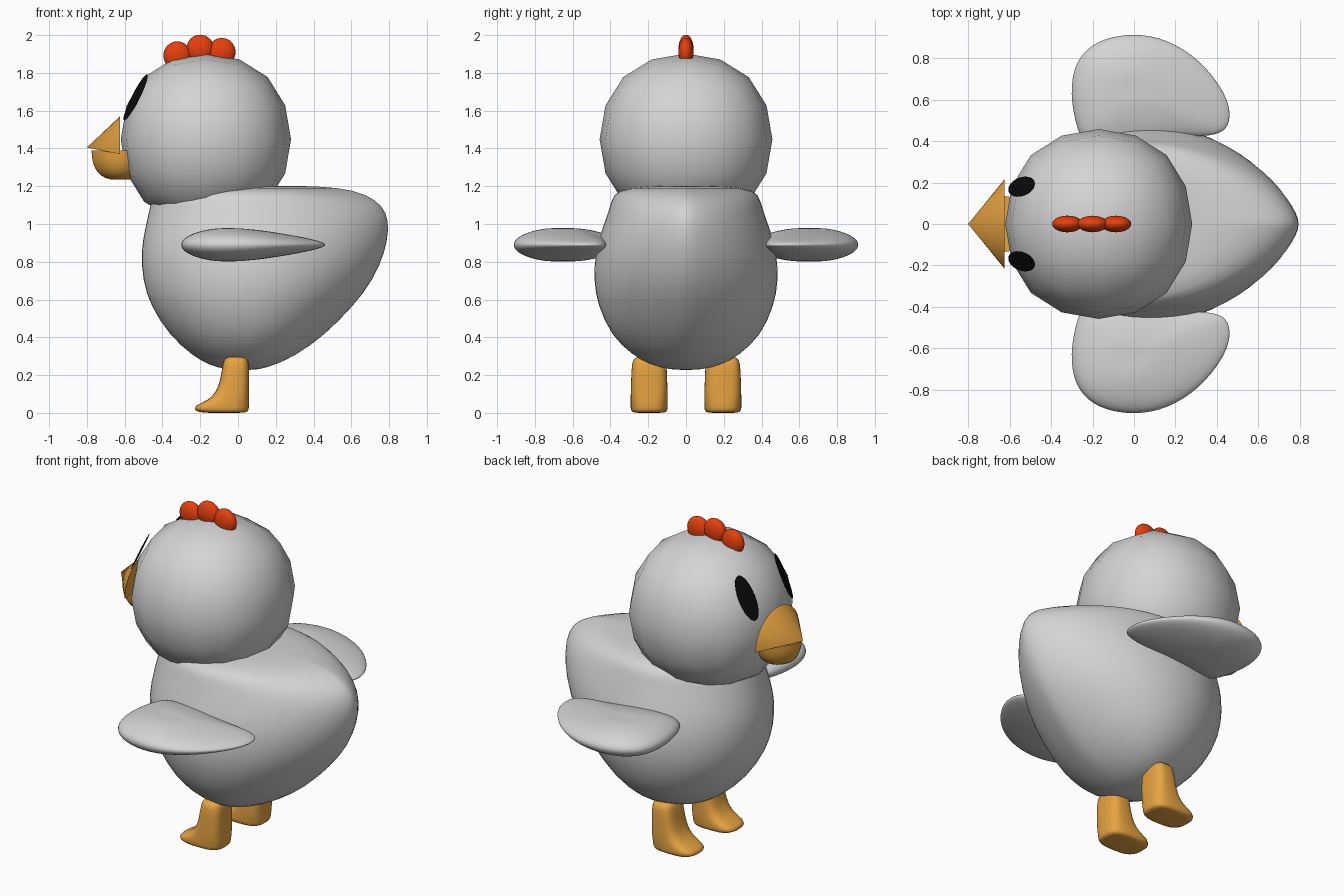
import bpy, bmesh, math
from mathutils import Vector, Matrix

cube = bpy.data.objects.get("Cube")
if cube:
    bpy.data.objects.remove(cube, do_unlink=True)


def material(name, rgb):
    m = bpy.data.materials.new(name)
    m.use_nodes = True
    m.diffuse_color = (*rgb, 1)
    node = next(n for n in m.node_tree.nodes if n.type == 'BSDF_PRINCIPLED')
    node.inputs["Base Color"].default_value = (*rgb, 1)
    return m


GREY = material("feather_grey", (0.66, 0.66, 0.66))
ORANGE = material("beak_orange", (0.8, 0.37, 0.055))
RED = material("comb_red", (0.8, 0.05, 0.004))
BLACK = material("eye_black", (0.003, 0.003, 0.003))


def finish(name, bm, mat, subdiv=0, sharp=None):
    bmesh.ops.recalc_face_normals(bm, faces=bm.faces)
    mesh = bpy.data.meshes.new(name)
    bm.to_mesh(mesh)
    bm.free()
    mesh.materials.append(mat)
    obj = bpy.data.objects.new(name, mesh)
    bpy.context.collection.objects.link(obj)
    bpy.ops.object.select_all(action='DESELECT')
    obj.select_set(True)
    bpy.context.view_layer.objects.active = obj
    if sharp:
        bpy.ops.object.shade_smooth_by_angle(angle=math.radians(sharp))
    else:
        bpy.ops.object.shade_smooth()
    if subdiv:
        mod = obj.modifiers.new("smooth", 'SUBSURF')
        mod.levels = mod.render_levels = subdiv
    return obj


def loft(rings):
    """Skin closed rings of points and cap both ends with a fan."""
    bm = bmesh.new()
    loops = [[bm.verts.new(p) for p in ring] for ring in rings]
    n = len(loops[0])
    for a, b in zip(loops, loops[1:]):
        for i in range(n):
            j = (i + 1) % n
            bm.faces.new((a[i], a[j], b[j], b[i]))
    for loop in (loops[0], loops[-1]):
        mid = bm.verts.new(sum((v.co for v in loop), Vector()) / n)
        for i in range(n):
            bm.faces.new((loop[i], loop[(i + 1) % n], mid))
    return bm


def ellipsoid(name, centre, radii, mat, rot=Matrix.Identity(4)):
    bm = bmesh.new()
    bmesh.ops.create_uvsphere(bm, u_segments=24, v_segments=16, radius=1)
    bm.transform(Matrix.Translation(centre) @ rot @ Matrix.Diagonal((*radii, 1)))
    return finish(name, bm, mat)


def power(v, p):
    return math.copysign(abs(v) ** p, v)


# Body: horizontal slices, round at the breast and tapering to the tail
BODY = [  # height, breast x, tail x, half width, tail taper
    (0.228, -0.06, 0.11, 0.08, 1.2), (0.255, -0.16, 0.20, 0.19, 1.2),
    (0.305, -0.245, 0.31, 0.285, 1.25), (0.41, -0.365, 0.46, 0.40, 1.3),
    (0.57, -0.468, 0.618, 0.47, 1.3), (0.7, -0.507, 0.718, 0.493, 1.3),
    (0.85, -0.518, 0.783, 0.484, 1.3), (0.97, -0.496, 0.804, 0.448, 1.35),
    (1.06, -0.475, 0.793, 0.415, 1.4), (1.13, -0.46, 0.735, 0.395, 1.5),
    (1.18, -0.445, 0.62, 0.37, 1.7), (1.202, -0.38, 0.44, 0.22, 1.7)]
slices = []
for z, x0, x1, w, taper in BODY:
    ring, mid = [], 0.05
    for i in range(32):
        t = math.tau * i / 32
        c, s = math.cos(t), math.sin(t)
        reach, p = (x1 - mid, taper) if c > 0 else (mid - x0, 1)
        ring.append((mid + reach * c, w * power(s, p), z))
    slices.append(ring)
finish("body", loft(slices), GREY, 1)

# Head: a cube rounded by subdivision
HEAD = Vector((-0.17, 0, 1.448))
bm = bmesh.new()
bmesh.ops.create_cube(bm, size=2)
bm.transform(Matrix.Translation(HEAD) @ Matrix.Diagonal((0.537, 0.545, 0.541, 1)))
finish("head", bm, GREY, 2)

# Comb
for i, (x, z) in enumerate([(-0.322, 1.892), (-0.2, 1.927), (-0.086, 1.91)]):
    ellipsoid(f"comb_lobe_{i + 1}", (x, 0, z), (0.073, 0.04, 0.075), RED)

# Upper beak: half cone with a flat underside
bm = bmesh.new()
arch = [bm.verts.new((-0.625, 0.215 * math.cos(a), 1.37 + 0.2 * math.sin(a)))
        for a in (math.pi * i / 16 for i in range(17))]
tip = bm.verts.new((-0.8, 0, 1.405))
for a, b in zip(arch, arch[1:]):
    bm.faces.new((a, b, tip))
bm.faces.new((arch[-1], arch[0], tip))
bm.faces.new(arch)
finish("upper_beak", bm, ORANGE, sharp=40)

# Lower beak: rounded jaw, full at the bottom and narrowing to the front
jaw = []
for k in range(1, 9):
    lat = math.pi / 2 * (k / 8 - 1)
    r, h = math.cos(lat) ** 0.7, power(math.sin(lat), 0.9)
    jaw.append([(-0.625 + 0.15 * r * math.cos(t), 0.135 * r * power(math.sin(t), 1.35),
                 1.388 + 0.155 * h) for t in (math.tau * i / 24 for i in range(24))])
finish("lower_beak", loft(jaw), ORANGE, sharp=50)

WING = [(-0.25, 0.38), (-0.29, 0.53), (-0.305, 0.66), (-0.275, 0.80), (-0.17, 0.89),
        (0, 0.92), (0.16, 0.89), (0.31, 0.795), (0.42, 0.66), (0.465, 0.55),
        (0.45, 0.455), (0.37, 0.425), (0.22, 0.425), (0.05, 0.38), (-0.12, 0.36)]
LEG = [  # height, toe x, heel x, half width
    (0, -0.19, 0.045, 0.085), (0.012, -0.235, 0.057, 0.098), (0.04, -0.23, 0.06, 0.099),
    (0.065, -0.16, 0.06, 0.099), (0.11, -0.115, 0.06, 0.098), (0.18, -0.092, 0.06, 0.096),
    (0.27, -0.08, 0.06, 0.092), (0.293, -0.068, 0.048, 0.078), (0.298, -0.04, 0.025, 0.045)]

for side, word in ((1, "back"), (-1, "front")):
    # Wing: domed outline, thinner towards its trailing tip
    rings = []
    for k in range(1, 12):
        a = math.pi * (k / 12 - 0.5)
        s, ring = 1.02 * math.cos(a), []
        for ox, oy in WING:
            x, y = -0.03 + (ox + 0.03) * s, 0.66 + (oy - 0.66) * s
            thick = 0.092 * (1 - max(0, x))
            ring.append((x, side * y, 0.89 + thick * math.sin(a)))
        rings.append(ring)
    finish(f"{word}_wing", loft(rings), GREY, 2)

    # Leg and foot in one rounded column
    rings = []
    for z, x0, x1, w in LEG:
        rings.append([((x0 + x1) / 2 + (x1 - x0) / 2 * power(math.cos(t), 0.65),
                       side * 0.195 + w * power(math.sin(t), 0.65), z)
                      for t in (math.tau * i / 24 for i in range(24))])
    finish(f"{word}_leg", loft(rings), ORANGE, 1)

    # Eye: thin oval plate leaning back with the curve of the head
    v = Vector((0.45, 0, 0.89)).normalized()
    n = Vector((-0.8, side * 0.38, 0.404)).normalized()
    rot = Matrix((v.cross(n), v, n)).transposed().to_4x4()
    ellipsoid(f"{word}_eye", (-0.542, side * 0.18, 1.67), (0.053, 0.137, 0.0045), BLACK, rot)
